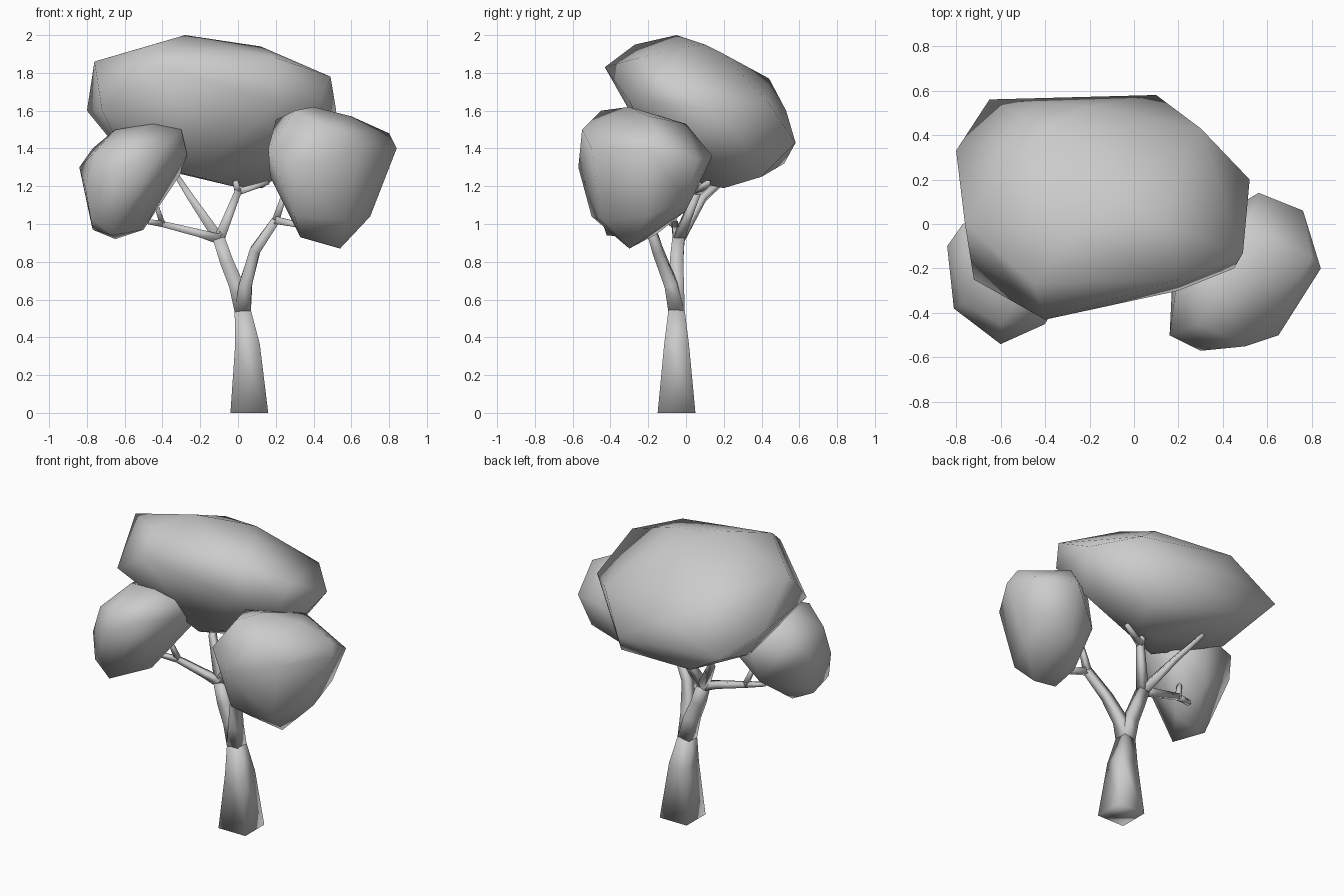
import bpy
import bmesh
from mathutils import Vector

default_cube = bpy.data.objects.get("Cube")
if default_cube:
    bpy.data.objects.remove(default_cube, do_unlink=True)

# One plain colour for the whole tree
tone = 0.6
grey = bpy.data.materials.new("plain grey")
grey.use_nodes = True
grey.diffuse_color = (tone, tone, tone, 1)
shader = grey.node_tree.nodes["Principled BSDF"]
shader.inputs["Base Color"].default_value = grey.diffuse_color


def finish(name, bm):
    """Turn a bmesh into a smooth shaded, coloured object."""
    bmesh.ops.recalc_face_normals(bm, faces=bm.faces)
    for face in bm.faces:
        face.smooth = True
    mesh = bpy.data.meshes.new(name)
    bm.to_mesh(mesh)
    bm.free()
    mesh.materials.append(grey)
    part = bpy.data.objects.new(name, mesh)
    bpy.context.scene.collection.objects.link(part)


def foliage(name, corners):
    """Leaf clump: the convex skin around a few outermost corners."""
    bm = bmesh.new()
    for corner in corners:
        bm.verts.new(corner)
    bmesh.ops.convex_hull(bm, input=bm.verts)
    loose = [vert for vert in bm.verts if not vert.link_faces]
    bmesh.ops.delete(bm, geom=loose, context="VERTS")
    finish(name, bm)


def branch(name, thick, thin, *stations):
    """Square limb swept through the stations, narrowing at a steady rate."""
    bm = bmesh.new()
    points = [Vector(station) for station in stations]
    last = len(points) - 1
    previous = None
    for index, point in enumerate(points):
        along = points[min(index + 1, last)] - points[max(index - 1, 0)]
        if point.z == 0:
            along = Vector((0, 0, 1))
        side = Vector((0, 1, 0)).cross(along).normalized()
        front = along.cross(side).normalized()
        half_width = thick * (thin / thick) ** (index / last)
        offsets = (side + front, side - front, -side - front, front - side)
        ring = [bm.verts.new(point + half_width * offset) for offset in offsets]
        if previous is None:
            bm.faces.new(ring)
        else:
            for k in range(4):
                bm.faces.new((previous[k - 1], previous[k], ring[k], ring[k - 1]))
        previous = ring
    bm.faces.new(previous)
    finish(name, bm)


# Joints shared by neighbouring limbs
waist = (.025, -.05, .54)
right_fork = (-.1, -.04, .92)
left_fork = (.2, -.2, 1.02)
right_low_fork = (-.4, -.06, 1)
middle_fork = (0, .06, 1.17)

# Trunk and its two main limbs, which part above the waist
branch("trunk", .1, .043, (.06, -.05, 0), (.05, -.05, .36), waist)
branch("right_limb", .043, .032, waist, (-.01, -.05, .68), (-.06, -.05, .8), right_fork)
branch("left_limb", .043, .022, waist, (.04, -.08, .68), (.09, -.15, .86), left_fork)

# Thin branches and twigs reaching into the leaves
branch("right_low_branch", .027, .016, right_fork, (-.2, -.05, .95), right_low_fork)
branch("right_low_tip", .016, .012, right_low_fork, (-.52, -.1, 1.02))
branch("right_low_twig", .015, .01, right_low_fork, (-.45, -.1, 1.15))
branch("right_high_branch", .028, .012, right_fork, (-.25, .09, 1.14), (-.34, .25, 1.28))
branch("middle_branch", .028, .018, right_fork, middle_fork)
branch("middle_tip", .018, .013, middle_fork, (-.02, .07, 1.25))
branch("middle_twig", .018, .011, middle_fork, (.16, .12, 1.22))
branch("left_low_twig", .02, .011, left_fork, (.4, -.27, .98))
branch("left_high_twig", .02, .012, left_fork, (.26, -.2, 1.2))

# Wide tilted clump, from its crown down to its underside
foliage("top_foliage", [
    (-.28, -.05, 2), (.12, 0, 1.94), (-.05, .1, 1.95), (-.45, -.27, 1.95),
    (-.76, 0, 1.86), (0, .2, 1.9), (.2, -.25, 1.88), (-.4, -.43, 1.83),
    (.49, -.13, 1.78), (-.4, .44, 1.77), (.3, .43, 1.65), (-.2, .53, 1.6),
    (.52, .2, 1.6), (.45, -.2, 1.65), (.2, -.3, 1.65), (-.72, -.25, 1.6),
    (-.8, .33, 1.6), (-.65, .56, 1.47), (.1, .58, 1.43), (-.4, .52, 1.32),
    (.2, .4, 1.25), (.13, .2, 1.19), (-.03, .15, 1.2), (-.22, -.1, 1.25),
    (-.58, .15, 1.33), (.4, 0, 1.4)])

# Rounded clump on the left limb
foliage("left_foliage", [
    (.4, -.3, 1.62), (.3, -.45, 1.6), (.6, -.2, 1.57), (.5, 0, 1.53),
    (.2, -.2, 1.55), (.8, -.15, 1.48), (.5, -.55, 1.5), (.84, -.2, 1.4),
    (.16, -.5, 1.4), (.56, .14, 1.36), (.76, .06, 1.34), (.3, -.57, 1.3),
    (.65, -.5, 1.4), (.17, -.3, 1.25), (.33, 0, 1.18), (.7, 0, 1.13),
    (.5, 0, 1.07), (.57, -.45, 1.02), (.3, -.5, 1.04), (.7, -.2, 1.04),
    (.35, -.15, .95), (.33, -.35, .93), (.54, -.3, .87)])

# Smaller clump on the right limb
foliage("right_foliage", [
    (-.45, -.25, 1.53), (-.3, -.25, 1.5), (-.65, -.2, 1.5), (-.6, -.45, 1.45),
    (-.27, -.2, 1.37), (-.28, 0, 1.3), (-.4, -.45, 1.4), (-.6, -.54, 1.3),
    (-.77, -.36, 1.37), (-.81, -.38, 1.2), (-.84, -.1, 1.3), (-.77, 0, 1.4),
    (-.5, .1, 1.4), (-.65, -.2, .92), (-.66, -.42, .94), (-.77, -.25, .97),
    (-.78, -.4, 1.03), (-.5, -.2, .97), (-.55, 0, 1.08)])
